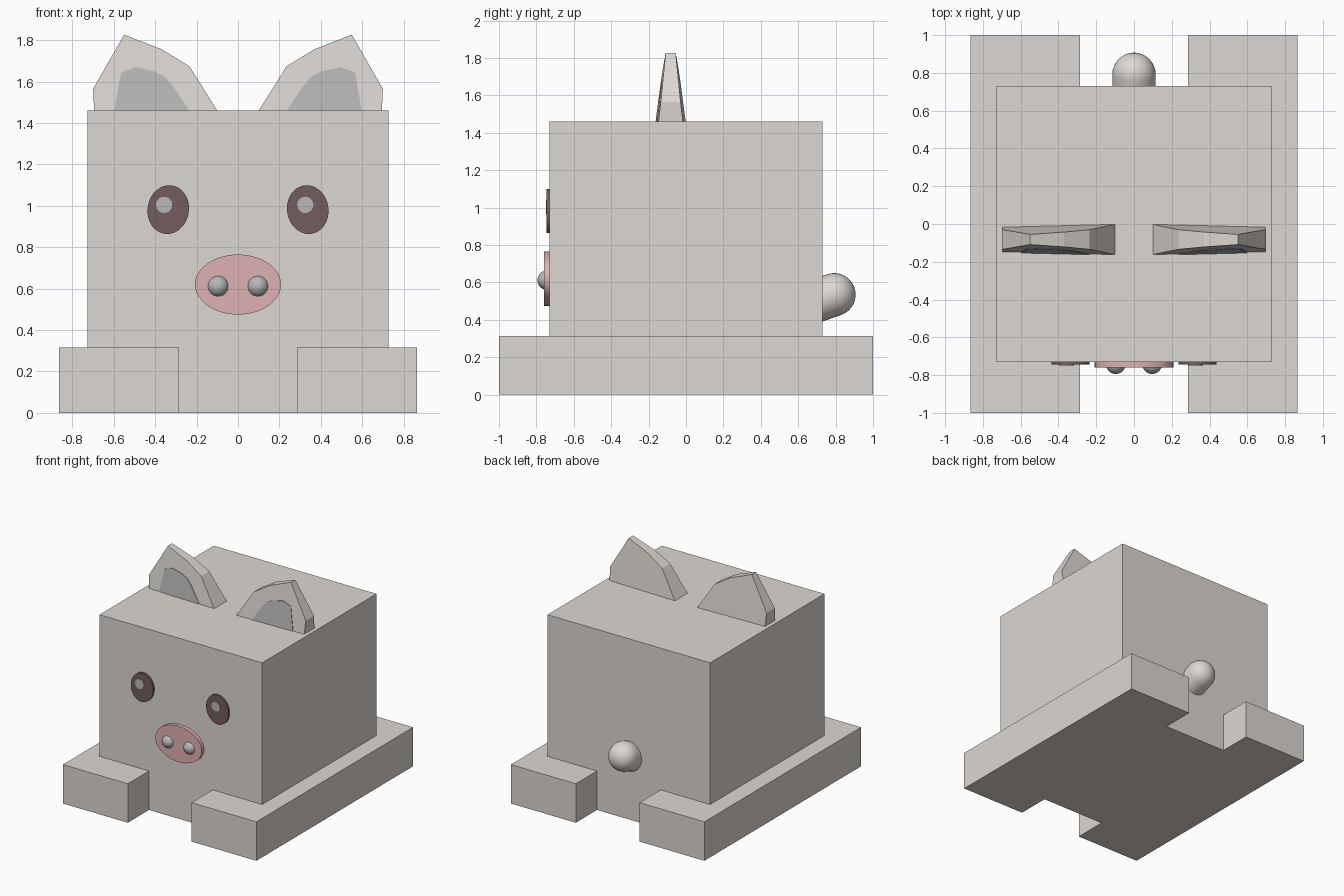
import bpy, bmesh, math
from mathutils import Matrix, Vector

if "Cube" in bpy.data.objects:
    bpy.data.objects.remove(bpy.data.objects["Cube"])


def material(name, rgb):
    m = bpy.data.materials.new(name)
    m.diffuse_color = (*rgb, 1)
    m.use_nodes = True
    m.node_tree.nodes["Principled BSDF"].inputs["Base Color"].default_value = m.diffuse_color
    return m


CREAM = material("cream", (0.72, 0.68, 0.64))
GREY = material("grey", (0.48, 0.48, 0.48))
BROWN = material("brown", (0.17, 0.11, 0.11))
PINK = material("pink", (0.74, 0.44, 0.44))


def finish(name, bm, mat, smooth=False):
    bmesh.ops.recalc_face_normals(bm, faces=bm.faces)
    me = bpy.data.meshes.new(name)
    bm.to_mesh(me)
    bm.free()
    me.materials.append(mat)
    ob = bpy.data.objects.new(name, me)
    bpy.context.collection.objects.link(ob)
    if smooth:
        bpy.ops.object.select_all(action='DESELECT')
        bpy.context.view_layer.objects.active = ob
        ob.select_set(True)
        bpy.ops.object.shade_smooth_by_angle(angle=math.radians(35))
    return ob


def box(name, lo, hi, mat):
    lo, hi = Vector(lo), Vector(hi)
    bm = bmesh.new()
    bmesh.ops.create_cube(bm, size=1, matrix=Matrix.Translation((lo + hi) / 2)
                          @ Matrix.Diagonal((*(hi - lo), 1)))
    finish(name, bm, mat)


def disc(name, x, z, rx, rz, front, mat, tilt=0):
    """Elliptical plate on the face, from inside the body out to y = front."""
    back = -0.72
    bm = bmesh.new()
    bmesh.ops.create_cone(
        bm, cap_ends=True, segments=48, radius1=1, radius2=1, depth=1,
        matrix=Matrix.Translation((x, (front + back) / 2, z))
        @ Matrix.Rotation(tilt, 4, 'Y')
        @ Matrix.Diagonal((rx, back - front, rz, 1))
        @ Matrix.Rotation(math.pi / 2, 4, 'X'))
    finish(name, bm, mat, True)


def ear_half(x, z):
    """Half thickness of the ear, thinning towards the tip."""
    return 0.08 - 0.025 * (x - 0.1) - 0.114 * (z - 1.46)


def panel(name, side, pts, front, back, mat):
    """Upright plate with tapering thickness; front/back give y at a point."""
    bm = bmesh.new()
    f = [bm.verts.new((side * x, front(x, z), z)) for x, z in pts]
    b = [bm.verts.new((side * x, back(x, z), z)) for x, z in pts]
    bm.faces.new(f)
    bm.faces.new(b[::-1])
    for i in range(len(pts)):
        j = (i + 1) % len(pts)
        bm.faces.new((f[i], b[i], b[j], f[j]))
    finish(name, bm, mat)


# Body and the long feet along both sides
box("body", (-0.727, -0.73, 0), (0.727, 0.73, 1.46), CREAM)
box("left_feet", (-0.865, -1, 0), (-0.285, 1, 0.315), CREAM)
box("right_feet", (0.285, -1, 0), (0.865, 1, 0.315), CREAM)

# Ears with inner patches
EAR = [(0.10, 1.46), (0.235, 1.675), (0.37, 1.757), (0.55, 1.827),
       (0.70, 1.565), (0.695, 1.46)]
INNER = [(0.235, 1.46), (0.315, 1.58), (0.355, 1.625), (0.405, 1.65),
         (0.495, 1.67), (0.565, 1.645), (0.598, 1.46)]
EAR_Y = -0.082
for side, tag in ((-1, "left"), (1, "right")):
    panel(tag + "_ear", side, EAR, lambda x, z: EAR_Y - ear_half(x, z),
          lambda x, z: EAR_Y + ear_half(x, z), CREAM)
    panel(tag + "_inner_ear", side, INNER,
          lambda x, z: EAR_Y - ear_half(x, z) - 0.004,
          lambda x, z: EAR_Y - ear_half(x, z) + 0.01, GREY)

    # Eyes, highlights and nostrils
    disc(tag + "_eye", side * 0.337, 0.982, 0.10, 0.118, -0.745, BROWN,
         -side * math.radians(9))
    disc(tag + "_eye_highlight", -0.357 if side < 0 else 0.325, 1.005,
         0.039, 0.039, -0.748, GREY)
    bm = bmesh.new()
    bmesh.ops.create_uvsphere(bm, u_segments=32, v_segments=16, radius=0.052,
                              matrix=Matrix.Translation((side * 0.096, -0.742, 0.612)))
    finish(tag + "_nostril", bm, GREY, True)

# Snout
disc("snout", 0, 0.62, 0.208, 0.145, -0.76, PINK)

# Tail: round-ended stub tilted upwards out of the back
bm = bmesh.new()
bmesh.ops.create_uvsphere(bm, u_segments=32, v_segments=16, radius=0.115)
for v in bm.verts:
    if v.co.z < -0.001:
        v.co.z -= 0.15
bmesh.ops.transform(bm, verts=bm.verts, matrix=Matrix.Translation((0, 0.792, 0.535))
                    @ Matrix.Rotation(math.radians(-70), 4, 'X'))
finish("tail", bm, CREAM, True)
